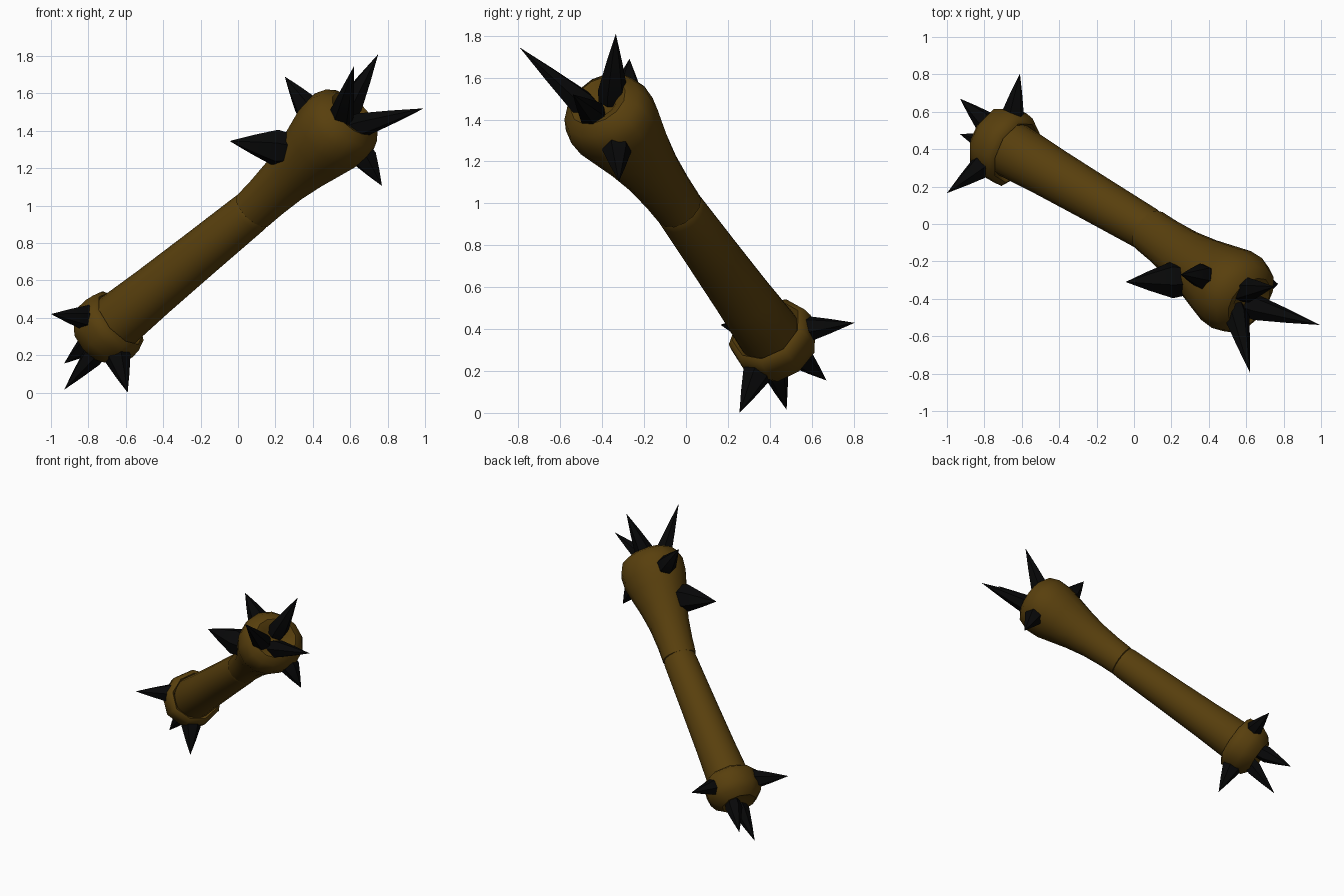
import bpy, bmesh, math
from mathutils import Vector

if "Cube" in bpy.data.objects:
    bpy.data.objects.remove(bpy.data.objects["Cube"])


def material(name, color):
    m = bpy.data.materials.new(name)
    m.diffuse_color = (*color, 1)
    m.use_nodes = True
    m.node_tree.nodes["Principled BSDF"].inputs["Base Color"].default_value = m.diffuse_color
    return m


BROWN = material("brown bone", (0.098, 0.050, 0.004))
BLACK = material("black horn", (0.0022, 0.0023, 0.0025))


def finish(name, bm, mat, smooth_angle):
    bmesh.ops.recalc_face_normals(bm, faces=bm.faces)
    mesh = bpy.data.meshes.new(name)
    bm.to_mesh(mesh)
    bm.free()
    ob = bpy.data.objects.new(name, mesh)
    bpy.context.collection.objects.link(ob)
    mesh.materials.append(mat)
    bpy.ops.object.select_all(action='DESELECT')
    ob.select_set(True)
    bpy.context.view_layer.objects.active = ob
    bpy.ops.object.shade_smooth_by_angle(angle=math.radians(smooth_angle))
    return ob


def lathe(name, start, axis, profile, sides, wobble=0.0, angle=40):
    """Rings of (distance along axis, radius), capped at both ends."""
    axis = axis.normalized()
    side = axis.cross(Vector((0, 0, 1))).normalized()
    up = side.cross(axis)
    bm = bmesh.new()
    rings = []
    for d, r in profile:
        ring = []
        for i in range(sides):
            a = math.tau * i / sides
            k = r * (1 + wobble * (math.sin(2 * a + 1) + 0.7 * math.sin(3 * a + 5 * d)))
            ring.append(bm.verts.new(start + axis * d + (side * math.cos(a) + up * math.sin(a)) * k))
        rings.append(ring)
    for lo, hi in zip(rings, rings[1:]):
        for i in range(sides):
            j = (i + 1) % sides
            bm.faces.new((lo[i], lo[j], hi[j], hi[i]))
    bm.faces.new(rings[0])
    bm.faces.new(rings[-1])
    return finish(name, bm, BROWN, angle)


JOINT = Vector((0.075, -0.03, 0.97))
DOWN = Vector((-0.70, 0.41, -0.57))
UP = Vector((0.64, -0.46, 0.615))

# Handle, widening towards the pommel
lathe("handle", JOINT, DOWN,
      [(-0.04, 0.10), (-0.01, 0.114), (0.02, 0.118), (0.4, 0.128), (0.75, 0.139), (1.02, 0.152), (1.14, 0.14)], 20)

# Pommel collar, faceted and open around the handle
lathe("pommel", JOINT, DOWN,
      [(1.04, 0.14), (1.0, 0.172), (1.02, 0.2), (1.07, 0.206), (1.135, 0.2), (1.185, 0.175), (1.225, 0.125),
       (1.21, 0.08)],
      9, 0.03, 50)

# Flared head with a rounded rim and a dented end
lathe("head", JOINT, UP,
      [(0.0, 0.10), (0.012, 0.119), (0.13, 0.125), (0.28, 0.14), (0.42, 0.166), (0.55, 0.198),
       (0.65, 0.222), (0.74, 0.225), (0.81, 0.198), (0.845, 0.145), (0.825, 0.09), (0.80, 0.06)],
      14, 0.025, 50)


def spike(name, base, tip, radius):
    """Six-sided horn with a slightly bulged side and a sunken root."""
    base, tip = Vector(base), Vector(tip)
    axis = tip - base
    length = axis.length
    axis.normalize()
    side = axis.orthogonal().normalized()
    up = axis.cross(side)
    bm = bmesh.new()
    rings = []
    for d, r in [(-0.06, radius * 0.9), (0.0, radius), (length * 0.5, radius * 0.53)]:
        rings.append([bm.verts.new(base + axis * d + (side * math.cos(a) + up * math.sin(a)) * r)
                      for a in (math.tau * i / 6 for i in range(6))])
    point = bm.verts.new(tip)
    for i in range(6):
        j = (i + 1) % 6
        for lo, hi in zip(rings, rings[1:]):
            bm.faces.new((lo[i], lo[j], hi[j], hi[i]))
        bm.faces.new((rings[-1][i], rings[-1][j], point))
    bm.faces.new(rings[0])
    finish(name, bm, BLACK, 30)


# Spikes on the head: base, tip, radius
HEAD_SPIKES = [
    ((0.66, -0.45, 1.43), (0.995, -0.54, 1.52), 0.068),
    ((0.55, -0.50, 1.48), (0.62, -0.795, 1.745), 0.068),
    ((0.60, -0.35, 1.54), (0.75, -0.335, 1.81), 0.072),
    ((0.36, -0.28, 1.54), (0.25, -0.27, 1.69), 0.07),
    ((0.20, -0.30, 1.31), (-0.045, -0.31, 1.345), 0.1),
    ((0.68, -0.33, 1.25), (0.77, -0.32, 1.105), 0.07),
]
# Spikes on the pommel
POMMEL_SPIKES = [
    ((-0.81, 0.31, 0.40), (-1.0, 0.165, 0.42), 0.07),
    ((-0.65, 0.58, 0.40), (-0.61, 0.805, 0.43), 0.065),
    ((-0.64, 0.335, 0.18), (-0.59, 0.255, 0.0), 0.07),
    ((-0.78, 0.43, 0.19), (-0.93, 0.48, 0.015), 0.06),
    ((-0.80, 0.55, 0.26), (-0.93, 0.67, 0.155), 0.06),
]
for i, s in enumerate(HEAD_SPIKES):
    spike(f"head_spike_{i + 1}", *s)
for i, s in enumerate(POMMEL_SPIKES):
    spike(f"pommel_spike_{i + 1}", *s)
